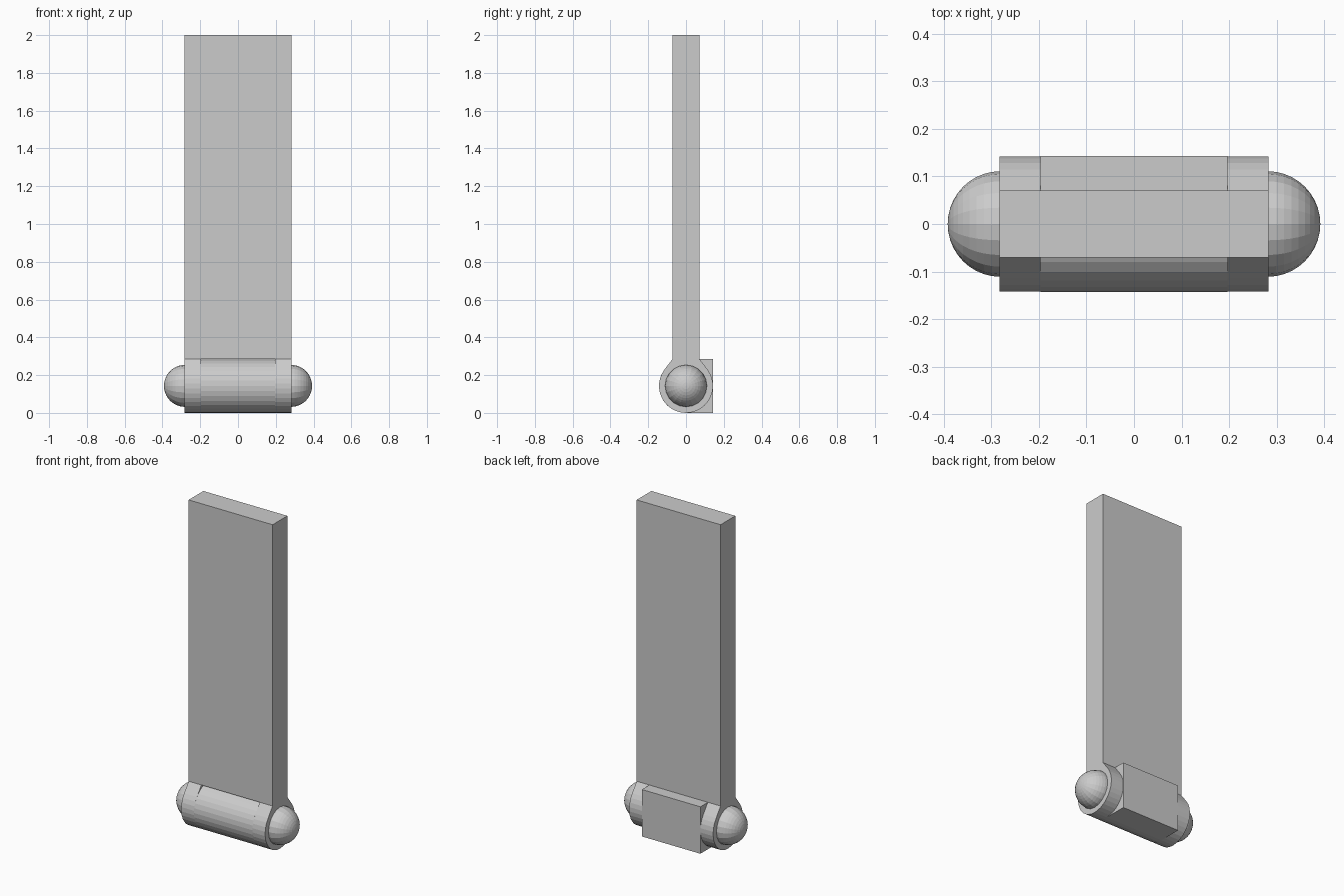
import bpy
import bmesh
from math import sin, cos, radians
from mathutils import Matrix

cube = bpy.data.objects.get("Cube")
if cube:
    bpy.data.objects.remove(cube)

HALF_W = 0.283     # half width of the plate and barrel
INNER = 0.197      # half width of the middle knuckle
R = 0.143          # barrel radius and axis height
HALF_T = 0.071     # half thickness of the plate
TOP = 2 * R

grey = bpy.data.materials.new("plain grey")
grey.use_nodes = True
grey.diffuse_color = (0.6, 0.6, 0.6, 1)
grey.node_tree.nodes["Principled BSDF"].inputs["Base Color"].default_value = (0.6, 0.6, 0.6, 1)


def finish(name, bm):
    bmesh.ops.recalc_face_normals(bm, faces=bm.faces)
    mesh = bpy.data.meshes.new(name)
    bm.to_mesh(mesh)
    bm.free()
    mesh.materials.append(grey)
    obj = bpy.data.objects.new(name, mesh)
    bpy.context.collection.objects.link(obj)
    return obj


def extrude_profile(name, profile, x0, x1):
    """Sweep a closed (y, z) outline along x."""
    bm = bmesh.new()
    face = bm.faces.new([bm.verts.new((x0, y, z)) for y, z in profile])
    swept = bmesh.ops.extrude_face_region(bm, geom=[face])
    verts = [g for g in swept["geom"] if isinstance(g, bmesh.types.BMVert)]
    bmesh.ops.translate(bm, verts=verts, vec=(x1 - x0, 0, 0))
    return finish(name, bm)


def arc(start, end, steps):
    angles = [radians(start + (end - start) * i / steps) for i in range(steps + 1)]
    return [(R * cos(a), R + R * sin(a)) for a in angles]


def box(y0, y1, z0, z1):
    return [(y0, z0), (y1, z0), (y1, z1), (y0, z1)]


# Tall flat plate
extrude_profile("plate", box(-HALF_T, HALF_T, TOP, 2), -HALF_W, HALF_W)

# Middle knuckle: rounded front half joined to a square rear block
middle = arc(90, 270, 16) + [(R, 0), (R, TOP)]
extrude_profile("middle_knuckle", middle, -INNER, INNER)

# Outer knuckles: barrel with straight flanks rising tangentially to the plate
teardrop = arc(36.9, -216.9, 24) + [(-HALF_T, TOP), (HALF_T, TOP)]
for side, name in ((1, "left"), (-1, "right")):
    extrude_profile(name + "_knuckle", teardrop, side * INNER, side * HALF_W)

    # Rounded pin end
    bm = bmesh.new()
    place = Matrix.Translation((side * 0.281, 0, R)) @ Matrix.Rotation(radians(90), 4, "Y")
    bmesh.ops.create_uvsphere(bm, u_segments=20, v_segments=20, radius=0.111, matrix=place)
    finish(name + "_pin_end", bm)
